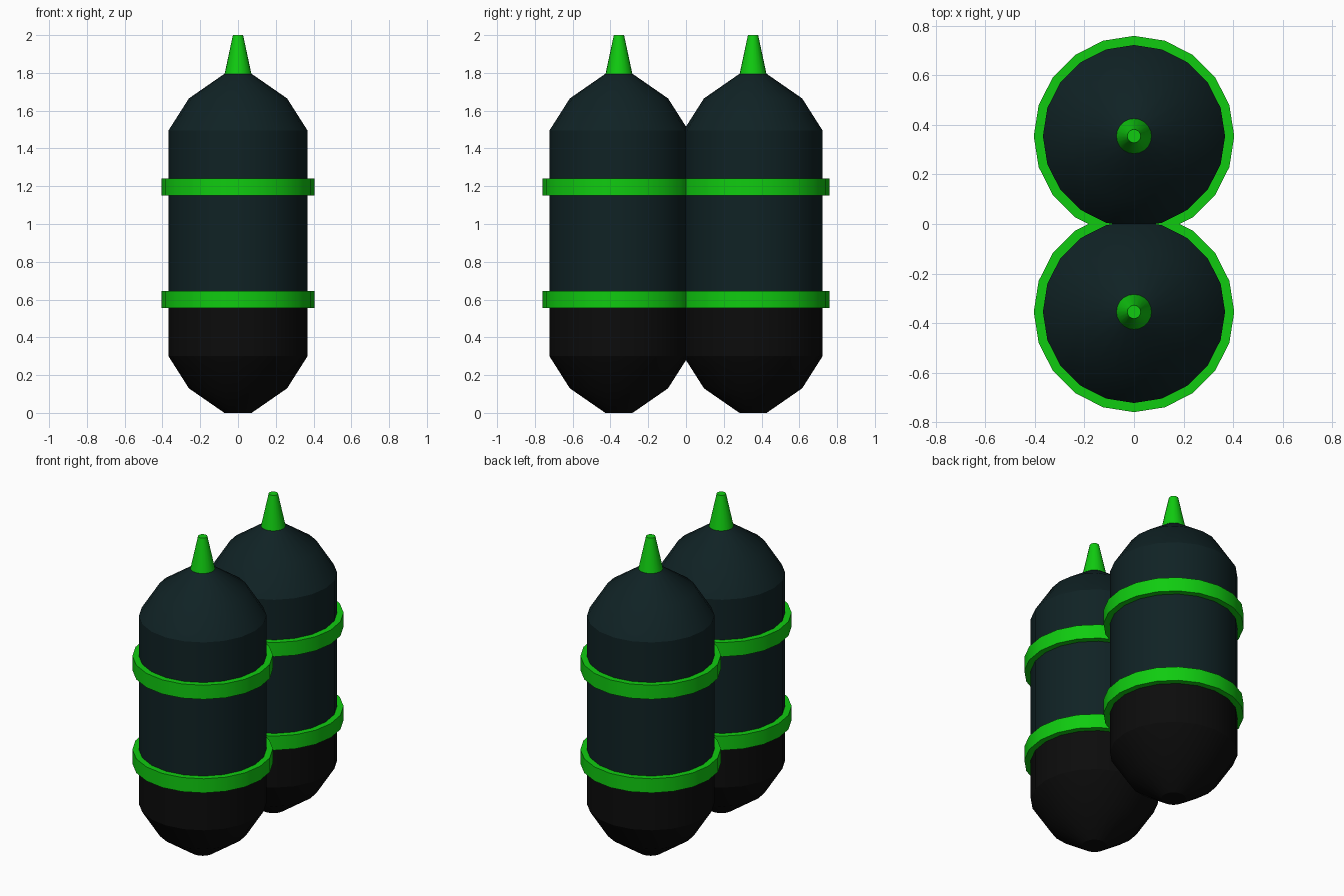
import bpy
import bmesh
from math import cos, sin, tau, radians

cube = bpy.data.objects.get("Cube")
if cube:
    bpy.data.objects.remove(cube, do_unlink=True)

SIDES = 20
CENTRE_Y = 0.355   # distance of each tank axis from the middle
SPLIT_Z = 0.6      # height where the tank colour changes
TANK_R = 0.368


def make_material(name, rgb):
    mat = bpy.data.materials.new(name)
    mat.use_nodes = True
    colour = (*rgb, 1.0)
    mat.diffuse_color = colour
    mat.node_tree.nodes["Principled BSDF"].inputs["Base Color"].default_value = colour
    return mat


teal = make_material("dark teal", (0.005, 0.016, 0.018))
black = make_material("near black", (0.0035, 0.0035, 0.0035))
green = make_material("bright green", (0.005, 0.6, 0.005))


def lathe(name, profile, materials, closed=False):
    """Turn a (radius, z) profile, trim it at the middle and mirror it."""
    bm = bmesh.new()
    rings = []
    for r, z in profile:
        rings.append([bm.verts.new((r * cos(tau * i / SIDES),
                                    CENTRE_Y + r * sin(tau * i / SIDES), z))
                      for i in range(SIDES)])
    pairs = list(zip(rings, rings[1:]))
    if closed:
        pairs.append((rings[-1], rings[0]))
    else:
        bm.faces.new(rings[0][::-1])
        bm.faces.new(rings[-1])
    for low, high in pairs:
        for i in range(SIDES):
            j = (i + 1) % SIDES
            bm.faces.new((low[i], low[j], high[j], high[i]))
    bmesh.ops.recalc_face_normals(bm, faces=bm.faces)

    # Trim where the two tanks meet
    bmesh.ops.bisect_plane(bm, geom=bm.verts[:] + bm.edges[:] + bm.faces[:],
                           plane_co=(0, 0, 0), plane_no=(0, 1, 0), clear_inner=True)
    if len(materials) > 1:
        for f in bm.faces:
            f.material_index = int(f.calc_center_median().z < SPLIT_Z)

    mesh = bpy.data.meshes.new(name)
    bm.to_mesh(mesh)
    bm.free()
    for mat in materials:
        mesh.materials.append(mat)
    obj = bpy.data.objects.new(name, mesh)
    bpy.context.collection.objects.link(obj)

    bpy.ops.object.select_all(action='DESELECT')
    obj.select_set(True)
    bpy.context.view_layer.objects.active = obj
    bpy.ops.object.shade_smooth_by_angle(angle=radians(30))

    mirror = obj.modifiers.new("Mirror", 'MIRROR')
    mirror.use_axis = (False, True, False)
    mirror.use_mirror_merge = False
    return obj


# Tank bodies with tapered ends
lathe("tanks", [(0.072, 0), (0.26, 0.13), (TANK_R, 0.3), (TANK_R, SPLIT_Z),
                (TANK_R, 1.495), (0.26, 1.665), (0.072, 1.795)], [teal, black])

# Nozzles on top
lathe("nozzles", [(0.072, 1.79), (0.027, 2.0)], [green])

# Straps around the tanks
for name, z in (("lower_straps", 0.6), ("upper_straps", 1.195)):
    lo, hi = z - 0.045, z + 0.045
    inner, outer = TANK_R - 0.01, 0.405
    lathe(name, [(inner, lo), (outer, lo), (outer, hi), (inner, hi)], [green], closed=True)
